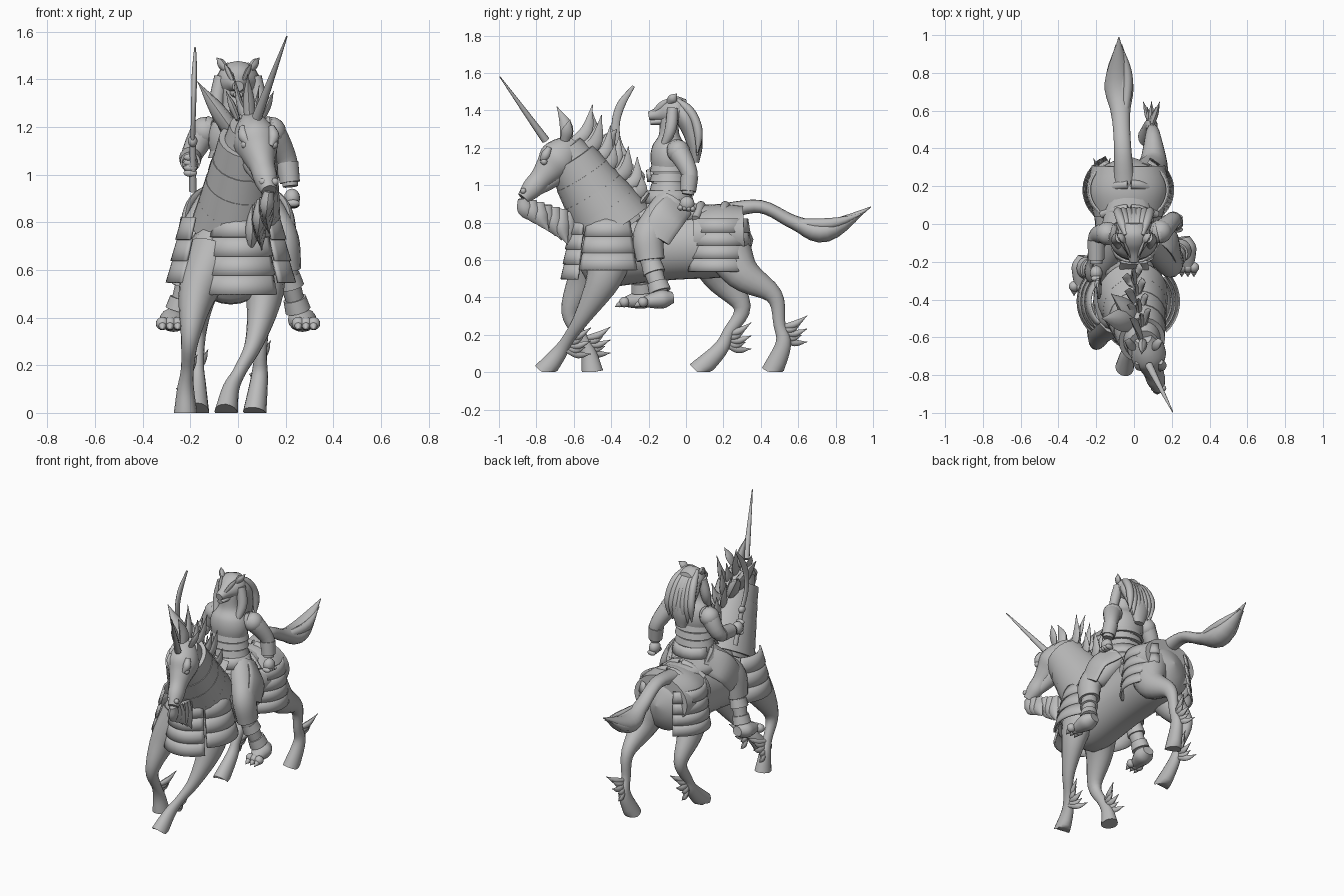
import bpy, math
from mathutils import Vector

default_cube = bpy.data.objects.get("Cube")
if default_cube:
    bpy.data.objects.remove(default_cube, do_unlink=True)

grey = bpy.data.materials.new("plain_grey")
grey.use_nodes = True
grey.diffuse_color = (.5, .5, .5, 1)
grey.node_tree.nodes["Principled BSDF"].inputs["Base Color"].default_value = grey.diffuse_color


def make_object(name, vertices, faces):
    mesh = bpy.data.meshes.new(name)
    mesh.from_pydata(vertices, [], faces)
    mesh.materials.append(grey)
    mesh.shade_smooth()
    mesh.set_sharp_from_angle(angle=math.radians(50))
    obj = bpy.data.objects.new(name, mesh)
    bpy.context.collection.objects.link(obj)
    return obj


def smooth_path(points, steps):
    """Catmull-Rom interpolation of position and radius together."""
    points = [points[0] * 2 - points[1], *points, points[-1] * 2 - points[-2]]
    path = []
    for before, start, end, after in zip(points, points[1:], points[2:], points[3:]):
        for step in range(steps):
            t = step / steps
            enter, leave = (end - before) / 2, (after - start) / 2
            ease = t * t * (3 - 2 * t)
            path.append(start.lerp(end, ease) + enter * (t * (1 - t) ** 2) - leave * (t * t * (1 - t)))
    return path + [points[-2]]


def limb(name, joints, radii, flat=1, sides=16, steps=5):
    """Loft of ellipses through joints; flat scales the sideways radius."""
    path = smooth_path([Vector((*joint, radius)) for joint, radius in zip(joints, radii)], steps)
    vertices, faces = [], []
    for index, point in enumerate(path):
        ahead, behind = path[min(index + 1, len(path) - 1)], path[max(index - 1, 0)]
        tangent = (ahead - behind).to_3d().normalized()
        across = Vector((1, 0, 0))
        across = (across - tangent * tangent.x).normalized()
        upward = tangent.cross(across)
        radius = max(point.w, .002)
        for side in range(sides):
            angle = math.tau * side / sides
            vertex = point.to_3d() + (across * math.cos(angle) * flat + upward * math.sin(angle)) * radius
            vertex.z = max(vertex.z, 0)
            vertices.append(vertex)
    for ring in range(0, len(vertices) - sides, sides):
        for side in range(sides):
            after = (side + 1) % sides
            faces.append((ring + side, ring + after, ring + sides + after, ring + sides + side))
    last = len(vertices) - sides
    faces += [tuple(reversed(range(sides))), tuple(range(last, last + sides))]
    return make_object(name, vertices, faces)


def taper(name, start, end, radii, flat=1, bend=(0, 0, 0), sides=16):
    """Limb with evenly spaced radii, bowed by the bend vector."""
    start, end, bend = Vector(start), Vector(end), Vector(bend)
    spans = [index / (len(radii) - 1) for index in range(len(radii))]
    joints = [start.lerp(end, t) + bend * (4 * t * (1 - t)) for t in spans]
    return limb(name, joints, radii, flat, sides)


def leaf(name, root, tip, width, flat=.5, bend=(0, 0, 0)):
    """Pointed flattened lock, spike or claw."""
    return taper(name, root, tip, (width * .7, width, 0), flat, bend, 8)


def ball(name, center, size, flat=1):
    angles = [math.pi * step / 8 for step in range(9)]
    joints = [Vector(center) - Vector((0, 0, size * math.cos(a))) for a in angles]
    return limb(name, joints, [size * math.sin(a) for a in angles], flat, steps=1)


def band(name, start, end, radius, flat=1):
    """Short flared cuff of plate or cloth."""
    return limb(name, (start, end), (radius, radius * .9), flat, 24, 1)


def lames(name, center, radii, sector, top, bottom, rows, flare, side=1):
    """Overlapping rows of curved armour plate around an upright axis."""
    first, last = (math.radians(degrees) for degrees in sector)
    height, columns = (top - bottom) / rows, 14
    for row in range(rows):
        vertices, faces = [], []
        for level in range(3):
            grow = flare * row + level * (flare + .008) / 2
            for column in range(columns + 1):
                angle = first + (last - first) * column / columns
                vertices.append((center[0] + side * (radii[0] + grow) * math.cos(angle),
                                 center[1] + (radii[1] + grow) * math.sin(angle),
                                 top - height * (row + level * .52)))
        for level in range(2):
            for column in range(columns):
                corner = level * (columns + 1) + column
                below = corner + columns + 1
                faces.append((corner, below, below + 1, corner + 1))
        plate = make_object(f"{name}_{row + 1}", vertices, faces)
        if side < 0:
            plate.data.flip_normals()
        solid = plate.modifiers.new("thickness", "SOLIDIFY")
        solid.thickness, solid.offset = .012, 0


# Mount barrel: a blunt egg along the spine, slimmer at the waist
middle = -.03
spans = [step / 8 for step in range(-8, 9)]
limb("mount_body", [(middle, .48 * u - .12, .67 + .04 * u) for u in spans],
     [(.18 + .04 * u * u) * (1 - u ** 6) ** .5 for u in spans], .97, 28, 2)

# Neck and layered neck guard
chest, poll, muzzle = Vector((-.01, -.37, .76)), Vector((.05, -.65, 1.2)), Vector((.13, -.87, .93))
taper("mount_neck", chest, poll, (.19, .17, .14, .1), .85, sides=24)
for row in range(4):
    low, high = ((row + lift) / 5 + .05 for lift in (0, 1.1))
    band("neck_guard", chest.lerp(poll, low), chest.lerp(poll, high), .215 - .02 * row, .88)

# Mount head
taper("mount_head", poll + Vector((0, .05, .03)), muzzle, (.05, .09, .105, .08, .06, .055, .035), .9)
taper("mount_jaw", chest.lerp(poll, .85), muzzle, (.06, .06, .045, .03, .02), 1, (0, 0, -.015))
crown = poll + Vector((.03, -.1, .04))
taper("horn", crown, (.205, -.995, 1.58), (.022, .013, .003), sides=8)
for side in (-1, 1):
    brow = crown + Vector((side * .06, .02, -.04))
    taper("brow", brow, brow.lerp(muzzle, .3), (.015, .025, .01), bend=(side * .01, 0, 0), sides=8)
    ball("eye", brow.lerp(muzzle, .2) + Vector((side * .012, 0, -.02)), .018)
    ball("nostril", muzzle + Vector((side * .025, 0, .04)), .016)
    leaf("mount_ear", poll + Vector((side * .05, 0, .03)), poll + Vector((side * .1, .03, .15)), .03)

# Beard sweeping from the chin down to the chest
for lock in range(7):
    root = muzzle.lerp((.07, -.62, .86), lock / 6)
    leaf("beard_lock", root, root + Vector((.02 * (lock % 3) - .02, .07 - lock * .008, -.13 - lock * .012)),
         .042, .7, (0, -.02, 0))

# Mane swept upward and back in two uneven rows
withers = Vector((0, -.32, .96))
for lock in range(12):
    root = poll.lerp(withers, lock / 11)
    sweep = Vector((.06 * (lock % 3 - 1.2), .15 - .006 * lock, .23 - .006 * lock - .07 * (lock % 2)))
    leaf("mane_lock", root, root + sweep, .036, .45, (0, .035, -.04))
for tip in ((-.17, -.5, 1.39), (-.12, -.37, 1.3)):
    leaf("mane_fan", poll.lerp(withers, .4), tip, .06, .6)
leaf("forelock", poll, crown + Vector((-.04, .06, .18)), .035, .7, (0, .03, 0))

# Mount legs: hip, upper joint, middle joint, fetlock, sole
legs = {
    "front_left_leg": [(.08, -.4, .68), (.11, -.44, .5), (.07, -.55, .3), (-.03, -.68, .1), (-.05, -.76, 0)],
    "front_right_leg": [(-.1, -.46, .66), (-.17, -.54, .5), (-.2, -.62, .32), (-.22, -.52, .1), (-.22, -.5, 0)],
    "rear_left_leg": [(.05, .2, .7), (.1, .3, .53), (.1, .47, .41), (.09, .52, .15), (.07, .46, 0)],
    "rear_right_leg": [(-.1, .1, .7), (-.16, .18, .52), (-.17, .3, .35), (-.17, .18, .12), (-.17, .06, 0)],
}
for name, joints in legs.items():
    shin = Vector(joints[2]).lerp(joints[3], .6)
    limb(name, [*joints[:3], shin, *joints[3:]], (.14, .095, .047, .032, .042, .058), .85)
    heel = shin.lerp(joints[3], .4)
    for spur in range(5):
        spread = spur - 2
        tip = heel + Vector((.022 * spread, .14 - .03 * (spur % 2), .035 * spread + .02))
        leaf(name + "_spur", heel + Vector((0, .01, .015 * spread)), tip, .019, .8, (0, 0, -.015))

# Tail with a broad tuft
limb("tail", [(-.05, .2, .86), (-.06, .4, .885), (-.07, .58, .8), (-.08, .75, .755), (-.08, .99, .885)],
     (.045, .035, .038, .058, 0), 1.3)
for lock in range(-2, 3):
    leaf("tail_lock", (-.075 + .012 * lock, .56, .8), (-.08 + .008 * lock, .95, .85), .03, .9,
         (.012 * lock, .02, -.05 + .01 * lock))

# Armour on chest, shoulders and rump
lames("chest_plate", (.01, -.42), (.14, .19), (-140, -40), .82, .5, 4, .012)
for side, word in ((1, "left"), (-1, "right")):
    lames(word + "_shoulder_plate", (middle, -.41), (.2, .17), (-42, 38), .82, .55, 3, .02, side)
    lames(word + "_rump_plate", (middle, .18), (.205, .17), (-55, 60), .82, .54, 4, .006, side)
taper("rump_cover", (middle, .04, .73), (middle, .31, .74), (.14, .165, .15), 1.3, sides=28)

# Saddle with raised rolls front and back
taper("saddle", (middle, -.3, .83), (middle, .2, .85), (.05, .07, .06, .04), 2.2)
for y in (.05, .18):
    taper("saddle_roll", (-.17, y, .82), (.12, y, .82), (.02, .025, .025, .02), bend=(0, .03, .07))

# Rider torso, belts and skirt
limb("rider_torso", [(0, -.09, z / 10) for z in (8.6, 9.5, 10.4, 11.4, 12.1, 12.7, 13.6)],
     (.11, .1, .085, .1, .09, .055, .05), 1.25, 24)
for row in range(3):
    z = .97 + row * .05
    band("belt", (0, -.09, z), (0, -.09, z + .04), .105, 1.2)
lames("rider_skirt", (0, -.09), (.12, .11), (-160, 160), .97, .84, 2, .01)
taper("loin_cloth", (0, -.2, .96), (0, -.29, .78), (.015, .015, .01), 5, (0, -.02, 0))

# Rider head, jaw, crest and hair
nose = Vector((0, -.2, 1.37))
taper("rider_head", (0, .01, 1.41), nose, (.05, .078, .07, .04, .022), 1.1)
taper("rider_jaw", (0, -.07, 1.35), nose - Vector((0, -.01, .035)), (.03, .022, .012), 1.6)
for side in (-1, 1):
    leaf("crest_horn", (side * .05, -.09, 1.44), (side * .09, -.05, 1.49), .025, .7)
    leaf("brow_ridge", nose + Vector((side * .02, .03, .02)), (side * .06, -.08, 1.47), .02)
    taper("front_lock", (side * .07, -.07, 1.41), (side * .07, -.14, 1.17), (.03, .03, .01), bend=(side * .02, .02, 0))
taper("hair_mass", (0, -.06, 1.44), (0, .05, 1.12), (.04, .055, .05, .04, .02), 1.7, (0, .035, .01))
for lock in range(-3, 4):
    x = .028 * lock
    taper("hair_lock", (x * .5, -.06, 1.46), (x, .06, 1.13 + abs(x) / 2), (.012, .024, .024, .022, .004),
          bend=(x * .2, .05, .03), sides=8)

# Rider arms: shoulder, elbow, wrist and fist
arms = {"left": [(.14, -.04, 1.18), (.205, .02, 1.06), (.22, .01, .95)],
        "right": [(-.14, -.05, 1.18), (-.2, -.07, 1.07), (-.2, -.21, 1.05)]}
for word, joints in arms.items():
    shoulder, elbow, wrist = (Vector(joint) for joint in joints)
    forward = (wrist - elbow).normalized()
    limb(word + "_arm", (shoulder * .75 + Vector((0, -.02, .3)), shoulder, elbow, wrist), (.05, .058, .043, .032))
    ball(word + "_shoulder", shoulder, .062)
    band(word + "_bracer", elbow.lerp(wrist, .1), elbow.lerp(wrist, .85), .047)
    fist = wrist + forward * .05
    ball(word + "_fist", fist, .04, .85)
    knuckles = Vector((0, forward.z, -forward.y))
    for finger in range(4):
        ball("finger", fist + forward * .025 + knuckles * (.022 * (finger - 1.5)), .016, 1.8)

# Curved sword in the right hand
hilt, guard = Vector((-.19, -.25, .93)), Vector((-.19, -.32, 1.14))
taper("sword_grip", hilt, guard, (.016, .014, .014))
ball("sword_guard", guard, .025, .8)
taper("sword_blade", guard, (-.18, -.28, 1.53), (.02, .02, .022, .022, .008), .5, (0, -.075, 0))

# Rider legs, wraps, feet and claws
for side, word in ((1, "left"), (-1, "right")):
    hip, knee, calf, ankle = (Vector((side * x, y - (1 - side) * back, z)) for x, y, z, back in (
        (.08, -.07, .9, 0), (.19, -.2, .72, .02), (.205, -.19, .6, .03), (.26, -.13, .4, .05)))
    toes = ankle + Vector((side * .025, -.1, -.025))
    limb(word + "_trouser", (hip, hip.lerp(knee, .6), knee, calf), (.1, .1, .085, .075), .8)
    limb(word + "_shin", (knee, calf, ankle), (.06, .055, .04), .85)
    for fraction in (.1, .6):
        band("shin_wrap", calf.lerp(ankle, fraction + .25), calf.lerp(ankle, fraction), .06, .9)
    taper(word + "_foot", ankle + Vector((0, .06, 0)), toes, (.03, .05, .042, .025), 1.2)
    for claw in (-1, 0, 1):
        root = toes + Vector((claw * .032, 0, 0))
        ball("toe", root, .028)
        leaf("claw", root, root + Vector((0, -.05, -.025)), .016, 1)
    rim = Vector((side * .04, .04, 0))
    taper("thigh_plate", hip + rim, knee + rim, (.08, .09, .08), .25, (side * .03, 0, .02))
